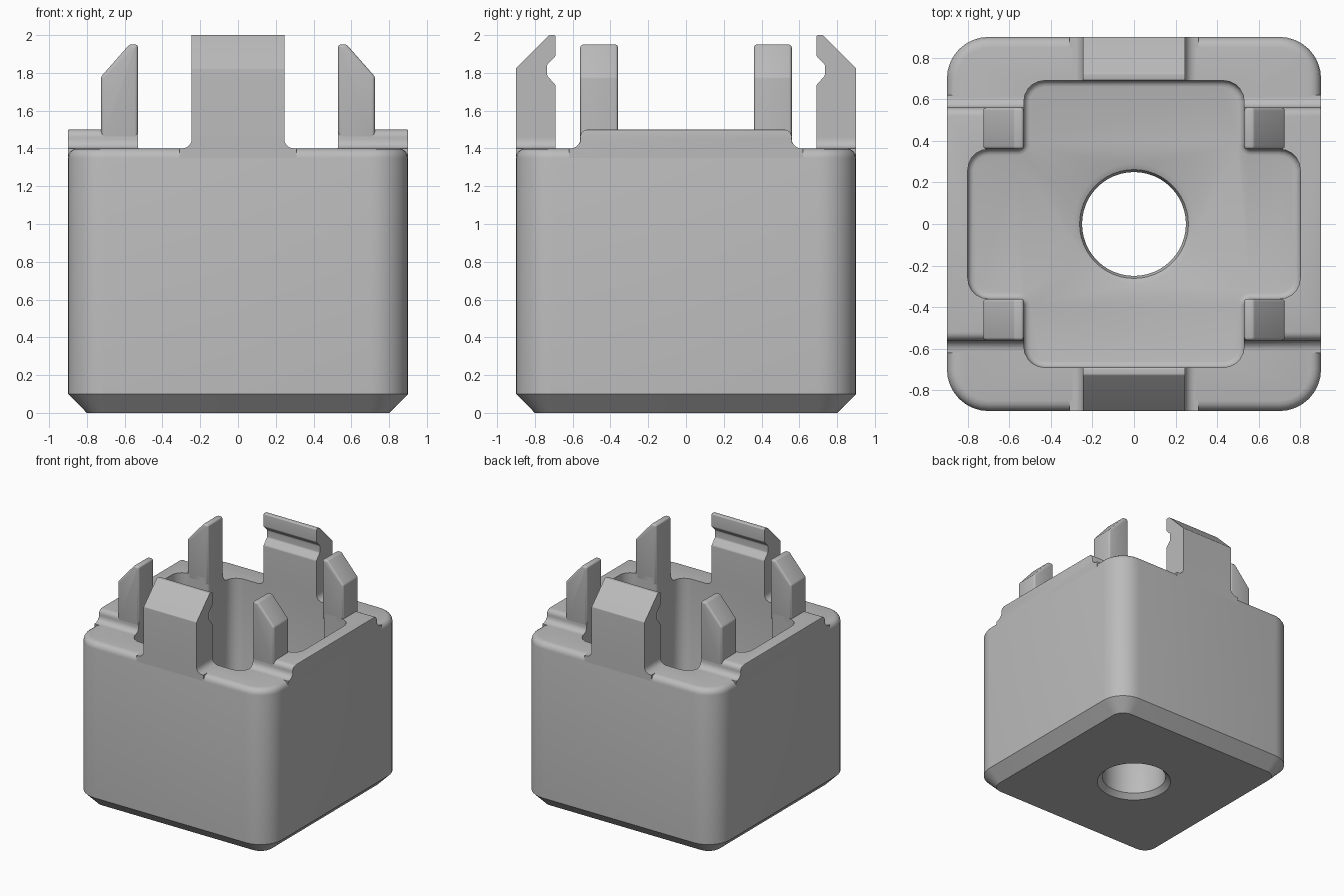
import bpy, bmesh, math
from mathutils import Vector

if "Cube" in bpy.data.objects:
    bpy.data.objects.remove(bpy.data.objects["Cube"])

GREY = (0.5, 0.5, 0.5, 1)
mat = bpy.data.materials.new("light_grey_plastic")
mat.use_nodes = True
mat.diffuse_color = GREY
mat.node_tree.nodes["Principled BSDF"].inputs["Base Color"].default_value = GREY

RIM, RAIL, FLOOR = 1.4, 1.5, 0.4
WALL, SIDE = 0.69, 0.9


def rounded(corners, steps=5):
    """Polygon from (x, y, radius) corners; radius 0 stays sharp."""
    out = []
    for i, (x, y, r) in enumerate(corners):
        p = Vector((x, y))
        if r == 0:
            out.append(p)
            continue
        u = (Vector(corners[i - 1][:2]) - p).normalized()
        v = (Vector(corners[(i + 1) % len(corners)][:2]) - p).normalized()
        half = u.angle(v) / 2
        c = p + (u + v).normalized() * r / math.sin(half)
        d = r / math.tan(half)
        a, b = (p + u * d - c).normalized(), (p + v * d - c).normalized()
        sweep = a.angle(b)
        for k in range(steps + 1):
            t = k / steps
            w = a * math.sin((1 - t) * sweep) + b * math.sin(t * sweep)
            out.append(c + w * r / math.sin(sweep))
    return out


def mirrored(half):
    """Close a half profile by reflecting it in its first coordinate."""
    return half + [(-x, y, r) for x, y, r in reversed(half)]


def finish(name, bm):
    bmesh.ops.recalc_face_normals(bm, faces=bm.faces)
    mesh = bpy.data.meshes.new(name)
    bm.to_mesh(mesh)
    bm.free()
    mesh.materials.append(mat)
    ob = bpy.data.objects.new(name, mesh)
    bpy.context.collection.objects.link(ob)
    return ob


def loft(name, rings):
    bm = bmesh.new()
    loops = [[bm.verts.new(p) for p in ring] for ring in rings]
    n = len(loops[0])
    for lo, hi in zip(loops, loops[1:]):
        for i in range(n):
            j = (i + 1) % n
            bm.faces.new((lo[i], lo[j], hi[j], hi[i]))
    bm.faces.new(loops[0][::-1])
    bm.faces.new(loops[-1])
    return finish(name, bm)


def prism(name, corners, axis, start, end, bevel=0, pick=None):
    """Extrude a rounded profile along an axis and round chosen cap edges."""
    place = {"x": lambda p, s: (s, p.x, p.y),
             "y": lambda p, s: (p.x, s, p.y),
             "z": lambda p, s: (p.x, p.y, s)}[axis]
    pts = rounded(corners)
    ob = loft(name, [[place(p, s) for p in pts] for s in (start, end)])
    if bevel:
        bm = bmesh.new()
        bm.from_mesh(ob.data)
        caps = [f for f in bm.faces if abs(f.normal["xyz".index(axis)]) > 0.99]
        edges = {e for f in caps for e in f.edges
                 if pick is None or all(pick(v.co) for v in e.verts)}
        bmesh.ops.bevel(bm, geom=list(edges), offset=bevel, segments=3,
                        profile=0.5, affect="EDGES", clamp_overlap=True)
        bm.to_mesh(ob.data)
        bm.free()
    return ob


def cut(ob, cutter):
    mod = ob.modifiers.new("cut", "BOOLEAN")
    mod.operation, mod.solver, mod.object = "DIFFERENCE", "EXACT", cutter
    bpy.context.view_layer.objects.active = ob
    bpy.ops.object.modifier_apply(modifier=mod.name)


def square_ring(h, r, z):
    corners = [(h, -h, r), (h, h, r), (-h, h, r), (-h, -h, r)]
    return [(p.x, p.y, z) for p in rounded(corners, 8)]


# Housing block: chamfered foot, rounded corners and rounded rim
rings = [square_ring(0.8, 0.1, 0), square_ring(SIDE, 0.2, 0.1)]
for k in range(5):
    a = k / 4 * math.pi / 2
    inset = 0.05 * (1 - math.cos(a))
    rings.append(square_ring(SIDE - inset, 0.2 - inset, RIM - 0.05 + 0.05 * math.sin(a)))
housing = loft("housing", rings)

# Cross-shaped cavity and the round hole through the floor
quarter = [(0.8, 0.36, 0.1), (0.53, 0.36, 0.03), (0.53, WALL, 0.1)]
upper = mirrored(quarter)
cavity = prism("cavity_cutter", upper + [(x, -y, r) for x, y, r in reversed(upper)],
               "z", FLOOR, 1.7, 0.05, lambda co: co.z < 1)
hole_profile = [(0.3, -0.01), (0.25, 0.04), (0.25, FLOOR - 0.04),
                (0.262, FLOOR - 0.012), (0.29, FLOOR), (0.29, FLOOR + 0.1)]
hole = loft("hole_cutter", [[(r * math.cos(k * math.tau / 48), r * math.sin(k * math.tau / 48), z)
                             for k in range(48)] for r, z in hole_profile])
cut(housing, cavity)
cut(housing, hole)
parts = [housing]

rail_profile = mirrored([(0.62, RIM - 0.05, 0), (0.62, RIM, 0),
                         (0.56, RIM, 0.05), (0.56, RAIL, 0.04)])
foot_profile = mirrored([(0.31, RIM - 0.05, 0), (0.31, RIM, 0),
                         (0.245, RIM, 0.05), (0.245, 1.46, 0)])

for s, side, end in ((1, "left", "back"), (-1, "right", "front")):
    # Raised side rail, trimmed to the cavity outline
    rail = prism(side + "_rail", rail_profile, "x", s * 0.5, s * SIDE, 0.03,
                 lambda co: abs(co.x) > 0.8 and co.z > RIM + 0.01)
    cut(rail, cavity)
    parts.append(rail)

    # Guide posts with sloping tops
    post = [(s * 0.53, 1.45, 0), (s * 0.53, 1.95, 0.015), (s * 0.575, 1.95, 0.02),
            (s * 0.725, 1.78, 0.03), (s * 0.725, 1.45, 0)]
    for t, where in ((1, "back"), (-1, "front")):
        parts.append(prism(f"{where}_{side}_post", post, "y", t * 0.36, t * 0.56, 0.015))

    # Snap clip with a grooved inner face, on a flared foot
    clip = [(s * SIDE, 1.46, 0), (s * SIDE, 1.825, 0.01), (s * 0.725, 2.0, 0.015),
            (s * WALL, 2.0, 0.01), (s * WALL, 1.89, 0.02), (s * 0.735, 1.845, 0.02),
            (s * 0.735, 1.785, 0.02), (s * WALL, 1.735, 0.02), (s * WALL, 1.46, 0)]
    parts.append(prism(end + "_clip", clip, "x", -0.245, 0.245))
    parts.append(prism(end + "_clip_foot", foot_profile, "y", s * WALL, s * SIDE))

for cutter in (cavity, hole):
    bpy.data.objects.remove(cutter)

bpy.ops.object.select_all(action="DESELECT")
for ob in parts:
    ob.select_set(True)
bpy.context.view_layer.objects.active = housing
bpy.ops.object.shade_smooth_by_angle(angle=math.radians(32))
